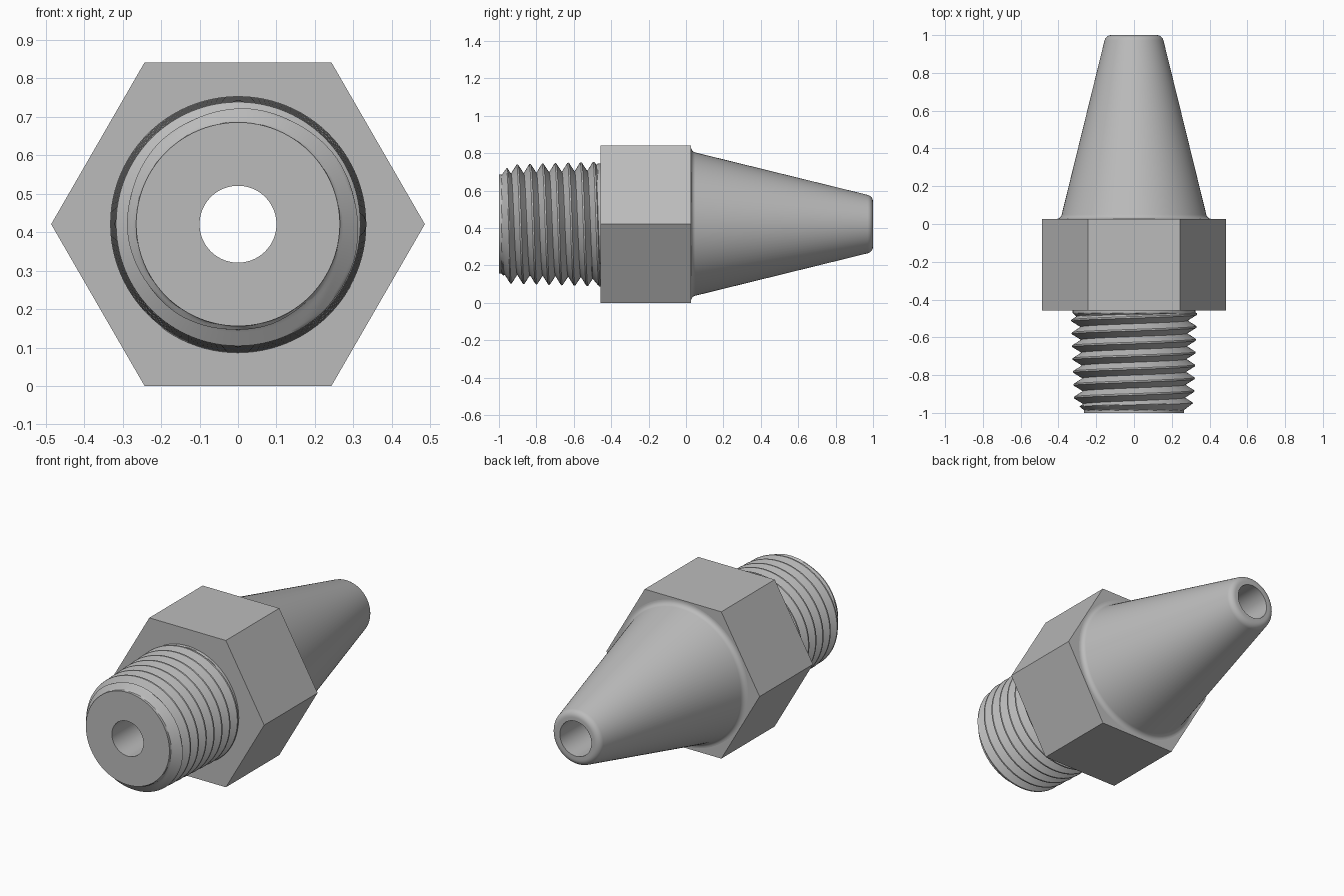
import bpy, bmesh
from math import cos, sin, pi, radians

if "Cube" in bpy.data.objects:
    bpy.data.objects.remove(bpy.data.objects["Cube"])

AXIS_Z = 0.421                      # height of the long axis
HEX_R = 0.486                       # hexagon corner radius
HEX_FRONT, HEX_BACK = -0.457, 0.027
BORE_R, FACE_R = 0.1, 0.265
FLARE_R, NECK_R = 0.412, 0.325
PITCH, CREST_Y = 0.068, -0.477
SEGMENTS = 96

metal = bpy.data.materials.new("grey metal")
metal.use_nodes = True
GREY = (0.5, 0.5, 0.5, 1)
metal.diffuse_color = GREY
metal.node_tree.nodes["Principled BSDF"].inputs["Base Color"].default_value = GREY


def point(r, y, angle):
    return (r * cos(angle), y, AXIS_Z + r * sin(angle))


def finish(name, bm, smooth=True):
    bmesh.ops.remove_doubles(bm, verts=bm.verts, dist=1e-5)
    bmesh.ops.recalc_face_normals(bm, faces=bm.faces)
    mesh = bpy.data.meshes.new(name)
    bm.to_mesh(mesh)
    bm.free()
    mesh.materials.append(metal)
    obj = bpy.data.objects.new(name, mesh)
    bpy.context.collection.objects.link(obj)
    if smooth:
        bpy.ops.object.select_all(action='DESELECT')
        obj.select_set(True)
        bpy.context.view_layer.objects.active = obj
        bpy.ops.object.shade_smooth_by_angle(angle=radians(30))
    return obj


def sweep(name, column):
    """Skin the (radius, y) columns given for each angle around the axis."""
    bm = bmesh.new()
    rows = []
    for i in range(SEGMENTS + 1):
        a = 2 * pi * i / SEGMENTS
        rows.append([bm.verts.new(point(r, y, a)) for r, y in column(a)])
    for p, q in zip(rows, rows[1:]):
        for j in range(len(p) - 1):
            bm.faces.new((p[j], p[j + 1], q[j + 1], q[j]))
    return finish(name, bm)


# Tapered nozzle with a flared foot, rounded tip, bore and flat front face
def arc(cr, cy, radius, start, end, steps=6):
    angles = [radians(start + (end - start) * i / steps) for i in range(steps + 1)]
    return [(cr + radius * cos(a), cy + radius * sin(a)) for a in angles]


profile = (arc(FLARE_R, HEX_BACK + 0.03, 0.03, 270, 194)
           + arc(0.12, 0.963, 0.037, 14, 90)
           + [(BORE_R, 1), (BORE_R, -1), (FACE_R, -1)])
sweep("nozzle_and_bore", lambda a: profile)


# Helical, slightly tapered thread with a chamfered start and a neck
def thread_radius(y, phase):
    crest = 0.333 + (y + 0.5) * 0.035
    depth = min(max((0.5 - abs(phase - 0.5)) * 2.3 - 0.12, 0), 1)
    r = crest - 0.047 * depth
    r = max(r, NECK_R - 1.2 * max(0, -0.472 - y))
    return min(r, FACE_R + 1.3 * max(0, y + 0.985))


def thread_column(a):
    steps, turns = 16, 10
    column = []
    for k in range(-turns * steps, 2 * steps + 1):
        y = CREST_Y + PITCH * (k / steps - a / (2 * pi))
        y = min(max(y, -1), HEX_FRONT)
        phase = ((y - CREST_Y) / PITCH + a / (2 * pi)) % 1
        column.append((thread_radius(y, phase), y))
    return column


sweep("thread", thread_column)

# Hexagonal wrench grip, open where the other parts meet it
bm = bmesh.new()
rings = []
for y, hole in ((HEX_FRONT, NECK_R), (HEX_BACK, FLARE_R)):
    corners = [bm.verts.new(point(HEX_R, y, i * pi / 3)) for i in range(6)]
    circle = [bm.verts.new(point(hole, y, 2 * pi * i / SEGMENTS)) for i in range(SEGMENTS)]
    edges = [bm.edges.new((ring[i - 1], ring[i]))
             for ring in (corners, circle) for i in range(len(ring))]
    bmesh.ops.triangle_fill(bm, edges=edges, use_beauty=True)
    rings.append(corners)
for i in range(6):
    bm.faces.new((rings[0][i - 1], rings[0][i], rings[1][i], rings[1][i - 1]))
finish("hex_grip", bm, smooth=False)
